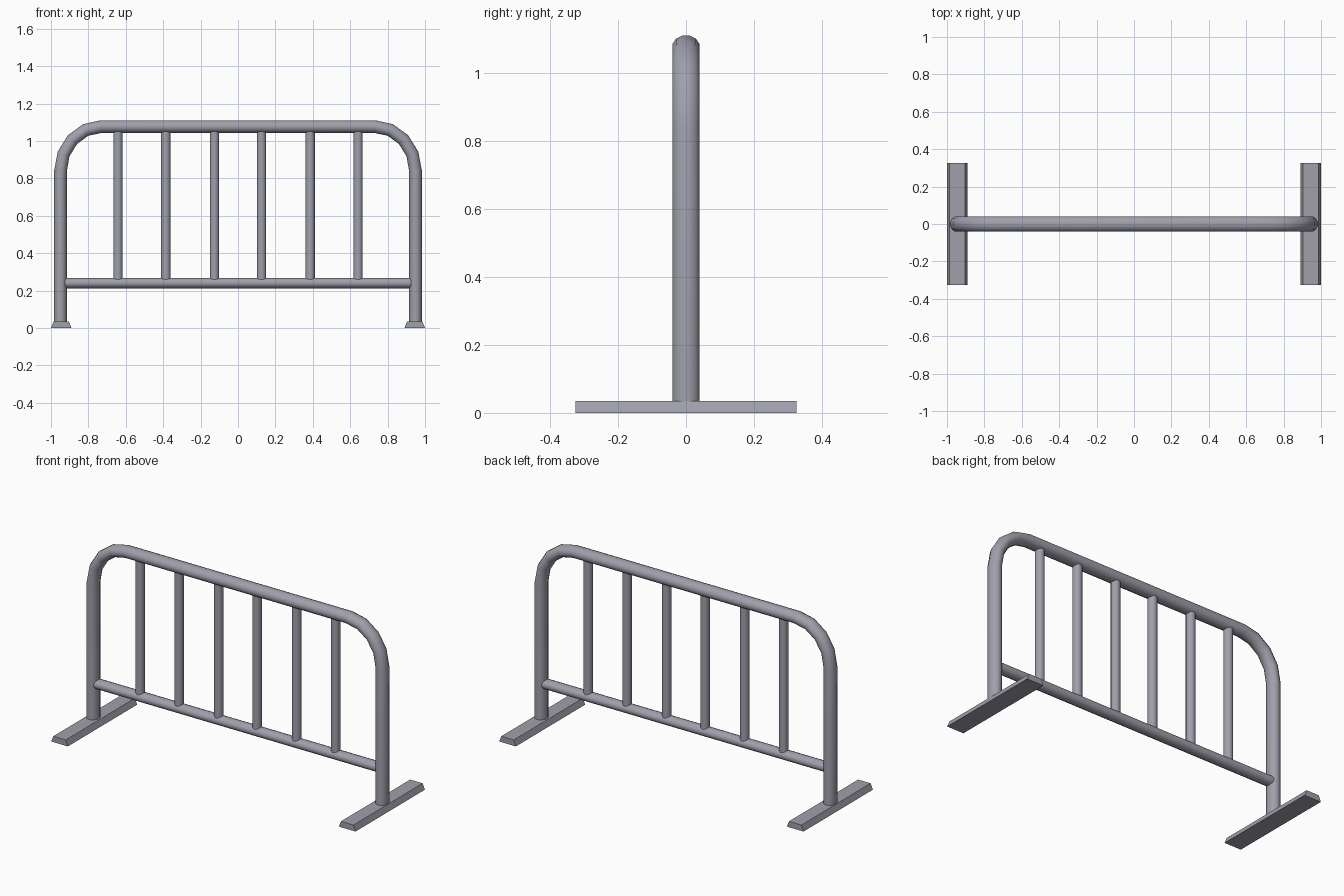
import bpy, bmesh, math
from mathutils import Vector

if "Cube" in bpy.data.objects:
    bpy.data.objects.remove(bpy.data.objects["Cube"])

SIDES = 12
steel = bpy.data.materials.new("steel_grey")
steel.diffuse_color = (0.35, 0.35, 0.41, 1)
steel.use_nodes = True
steel.node_tree.nodes["Principled BSDF"].inputs["Base Color"].default_value = steel.diffuse_color


def finish(name, bm, smooth=True):
    bmesh.ops.recalc_face_normals(bm, faces=bm.faces[:])
    me = bpy.data.meshes.new(name)
    bm.to_mesh(me)
    bm.free()
    me.materials.append(steel)
    ob = bpy.data.objects.new(name, me)
    bpy.context.collection.objects.link(ob)
    if smooth:
        bpy.ops.object.select_all(action='DESELECT')
        ob.select_set(True)
        bpy.context.view_layer.objects.active = ob
        bpy.ops.object.shade_smooth_by_angle(angle=math.radians(60))
    return ob


def tube(name, path, a, b):
    """Sweep an oval (half-width a in the XZ plane, b along Y) along an XZ path."""
    bm = bmesh.new()
    pts = [Vector((x, 0, z)) for x, z in path]
    rings = []
    for i, p in enumerate(pts):
        # ring normal: bisector of the neighbouring segments
        t = Vector()
        if i > 0:
            t += (p - pts[i - 1]).normalized()
        if i < len(pts) - 1:
            t += (pts[i + 1] - p).normalized()
        t.normalize()
        n = Vector((-t.z, 0, t.x))
        ring = []
        for k in range(SIDES):
            ang = 2 * math.pi * (k + 0.5) / SIDES
            ring.append(bm.verts.new(p + n * a * math.cos(ang) + Vector((0, b * math.sin(ang), 0))))
        rings.append(ring)
    for r, s in zip(rings, rings[1:]):
        for k in range(SIDES):
            j = (k + 1) % SIDES
            bm.faces.new((r[k], r[j], s[j], s[k]))
    bm.faces.new(rings[0])
    bm.faces.new(rings[-1])
    return finish(name, bm)


# Main hoop: two posts and the top rail, joined by four-segment bends
left = [(-0.949, 0.03)]
for i in range(5):
    ang = math.pi / 2 * i / 4
    left.append((-0.73 - 0.219 * math.cos(ang), 0.84 + 0.237 * math.sin(ang)))
right = [(-x, z) for x, z in reversed(left)]
tube("hoop_frame", left + right, 0.035, 0.041)

# Lower rail
tube("lower_rail", [(-0.926, 0.24), (0.926, 0.24)], 0.0285, 0.034)

# Upright bars
for i, x in enumerate((-0.642, -0.386, -0.126, 0.126, 0.386, 0.642)):
    tube(f"upright_bar_{i + 1}", [(x, 0.24), (x, 1.07)], 0.0255, 0.026)

# Feet: bevelled flat bars running front to back
for name, s in (("left_foot", -1), ("right_foot", 1)):
    bm = bmesh.new()
    profile = ((0.89, 0), (1.0, 0), (0.986, 0.035), (0.904, 0.035))
    face = bm.faces.new([bm.verts.new((s * x, -0.325, z)) for x, z in profile])
    ext = bmesh.ops.extrude_face_region(bm, geom=[face], use_keep_orig=True)
    bmesh.ops.translate(bm, vec=(0, 0.65, 0),
                        verts=[g for g in ext["geom"] if isinstance(g, bmesh.types.BMVert)])
    finish(name, bm, smooth=False)
